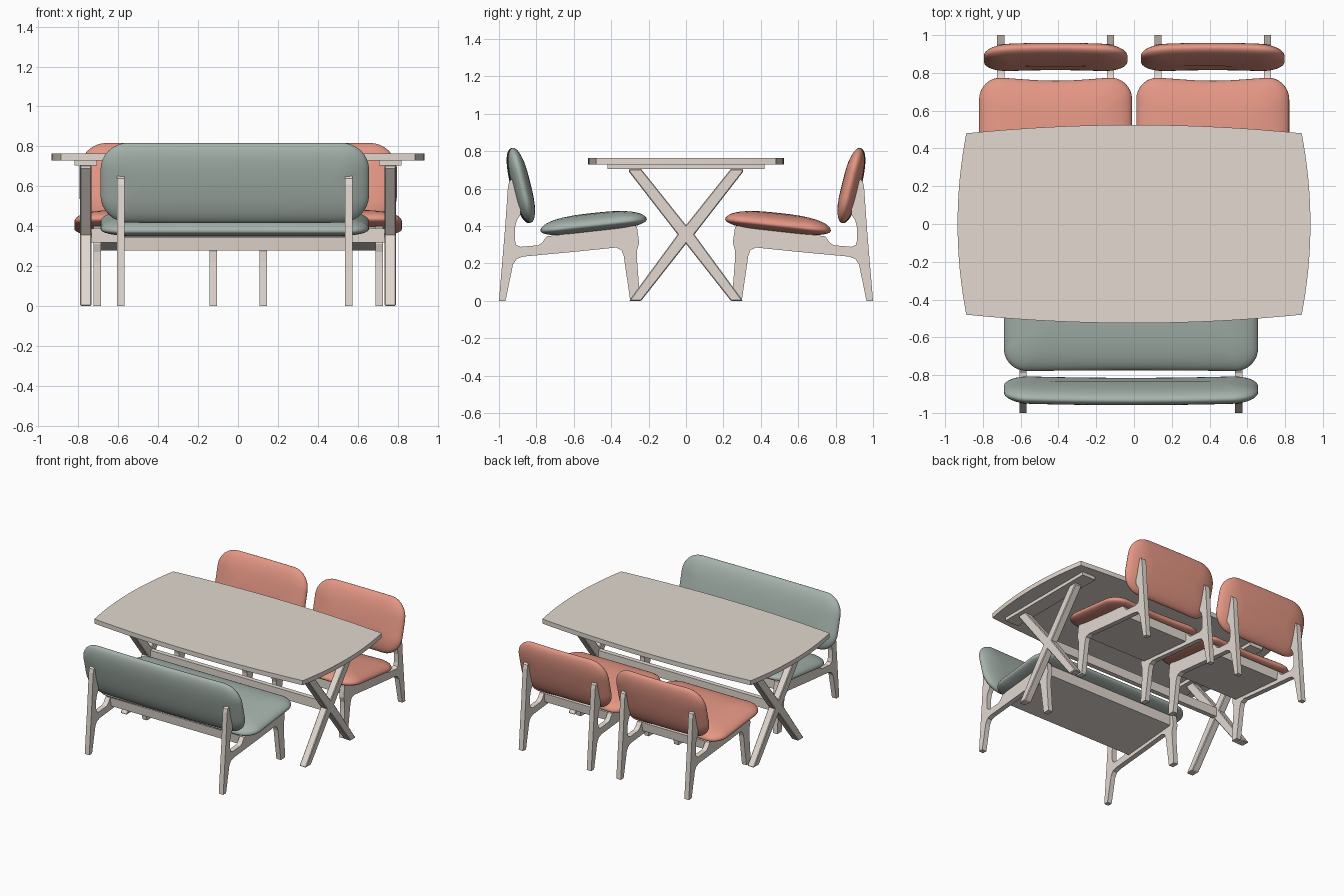
import bpy, bmesh, math

if "Cube" in bpy.data.objects:
    bpy.data.objects.remove(bpy.data.objects["Cube"])


def material(name, rgb):
    m = bpy.data.materials.new(name)
    m.diffuse_color = (*rgb, 1)
    m.use_nodes = True
    m.node_tree.nodes["Principled BSDF"].inputs["Base Color"].default_value = m.diffuse_color
    return m


WOOD = material("pale_wood", (0.76, 0.69, 0.63))
CORAL = material("coral_fabric", (0.77, 0.305, 0.23))
SAGE = material("sage_fabric", (0.38, 0.45, 0.41))


def finish(name, bm, mat, smooth=None):
    bmesh.ops.recalc_face_normals(bm, faces=bm.faces)
    me = bpy.data.meshes.new(name)
    bm.to_mesh(me)
    bm.free()
    me.materials.append(mat)
    ob = bpy.data.objects.new(name, me)
    bpy.context.collection.objects.link(ob)
    if smooth:
        bpy.ops.object.select_all(action='DESELECT')
        ob.select_set(True)
        bpy.context.view_layer.objects.active = ob
        bpy.ops.object.shade_smooth_by_angle(angle=math.radians(smooth))
    return ob


def prism(name, pts, place, lo, hi, bevel=0):
    """Extrude a 2D profile from lo to hi; place maps (a, b, depth) to xyz."""
    bm = bmesh.new()
    ends = [[bm.verts.new(place(a, b, d)) for a, b in pts] for d in (lo, hi)]
    for e in ends:
        bm.faces.new(e)
    n = len(pts)
    for i in range(n):
        j = (i + 1) % n
        bm.faces.new((ends[0][i], ends[0][j], ends[1][j], ends[1][i]))
    ob = finish(name, bm, WOOD)
    if bevel:
        mod = ob.modifiers.new("chamfer", 'BEVEL')
        mod.width = bevel
        mod.segments = 1
        mod.limit_method = 'ANGLE'
        mod.angle_limit = math.radians(40)
    return ob


def side(a, b, d):      # profile in y, z, extruded along x
    return (d, a, b)


def flat(a, b, d):      # profile in x, y, extruded along z
    return (a, b, d)


def box(name, x0, x1, y0, y1, z0, z1):
    return prism(name, [(x0, y0), (x1, y0), (x1, y1), (x0, y1)], flat, z0, z1)


def rounded_rect(hx, hv, r, seg=8, div=12):
    """Rounded rectangle outline with subdivided long sides."""
    pts = []
    for k, (sx, sv) in enumerate(((1, 1), (-1, 1), (-1, -1), (1, -1))):
        for i in range(seg + 1):
            a = math.pi / 2 * (k + i / seg)
            pts.append((sx * (hx - r) + r * math.cos(a), sv * (hv - r) + r * math.sin(a)))
        if k in (0, 2):
            x0 = sx * (hx - r)
            pts += [(x0 * (1 - 2 * i / div), sv * hv) for i in range(1, div)]
    return pts


def cushion(name, mat, cx, s, hx, hv, r, up, down, power, centre, v, shape):
    """Pillow of inset rings, lying along direction v in the yz plane."""
    L = math.hypot(*v)
    vy, vz = v[0] / L, v[1] / L
    insets = [0, .006, .025, .06, .11, .18, .28, .42, .6, .8, .97]
    layers = [(u, -down) for u in reversed(insets)] + [(u, up) for u in insets[1:]]
    bm = bmesh.new()
    rings = []
    for u, t in layers:
        d = u * hv
        h = t * math.sqrt(max(0, 1 - (1 - u) ** power))
        ring = []
        for x, w in rounded_rect(hx - d, hv - d, max(r - d, .4 * (hv - d))):
            w2, h2 = shape(x / hx, w, h, hv)
            ring.append(bm.verts.new((cx + x, s * (centre[0] + w2 * vy - h2 * vz),
                                      centre[1] + w2 * vz + h2 * vy)))
        rings.append(ring)
    n = len(rings[0])
    for a, b in zip(rings, rings[1:]):
        for i in range(n):
            j = (i + 1) % n
            bm.faces.new((a[i], a[j], b[j], b[i]))
    bm.faces.new(rings[0])
    bm.faces.new(rings[-1])
    return finish(name, bm, mat, 80)


# Side frame: back post, seat rail and front leg in one profile (y, z)
FRAME = [(1, 0), (.968, .38), (.952, .61), (.945, .64), (.93, .652), (.91, .64),
         (.885, .55), (.885, .46), (.905, .43), (.915, .39), (.915, .325), (.908, .3),
         (.885, .289), (.79, .297), (.77, .31), (.745, .345), (.5, .375), (.28, .405),
         (.262, .395), (.257, .36), (.25, .31), (.262, .27), (.262, .22), (.245, 0),
         (.298, 0), (.333, .24), (.345, .272), (.375, .285), (.6, .262), (.87, .237),
         (.905, .225), (.925, .195), (.965, 0)]


def seating(kind, mat, cx, s, seat_hx, back_hx, leg_x, dip):
    # wooden frame
    for e, label in ((-1, "left"), (1, "right")):
        x = cx + e * leg_x
        prism(f"{kind}_{label}_frame", [(s * y, z) for y, z in FRAME], side,
              x - .019, x + .019)
    # slab carrying the seat
    slab = [(.285, .318), (.735, .278), (.742, .345), (.285, .398)]
    prism(f"{kind}_seat_slab", [(s * y, z) for y, z in slab], side,
          cx - leg_x + .01, cx + leg_x - .01)

    # seat with a shallow dip along its rear edge
    def seat_shape(x, w, h, hv):
        k = max(0, w / hv)
        return w - dip * k * (1 + math.cos(math.pi * x)) / 2, h

    cushion(f"{kind}_seat", mat, cx, s, seat_hx, .286, .12, .065, .041, 2.8,
            (.494, .405), (.28, -.031), seat_shape)

    # backrest curving gently forward at its ends
    def back_shape(x, w, h, hv):
        return w, h + .012 * x * x - .004

    cushion(f"{kind}_backrest", mat, cx, s, back_hx, .206, .14, .05, .05, 2.6,
            (.883, .617), (.24, .97), back_shape)


seating("bench", SAGE, -.016, -1, .673, .673, .571, .004)
seating("left_chair", CORAL, -.415, 1, .405, .38, .29, .02)
seating("right_chair", CORAL, .417, 1, .405, .38, .29, .02)

# Table top with bowed sides
CX, CY, N = .888, .48, 16
steps = [i / N * 2 - 1 for i in range(N)]
outline = [(CX * t, -CY - .045 * (1 - t * t)) for t in steps]
outline += [(CX + .046 * (1 - t * t), CY * t) for t in steps]
outline += [(-x, -y) for x, y in outline]
prism("table_top", outline, flat, .73, .765)

# Crossed table legs under a cleat at each end
LEG = [(-.305, 0), (-.24, 0), (0, .305), (.045, .355), (.305, .69), (.305, .706),
       (.24, .706), (0, .405), (-.045, .355)]
for e, label in ((-1, "left"), (1, "right")):
    for m, tilt in ((1, "rising"), (-1, "falling")):
        prism(f"table_{label}_{tilt}_leg", [(m * y, z) for y, z in LEG], side,
              e * .763 - .028, e * .763 + .028, .005)
    box(f"table_{label}_cleat", e * .763 - .057, e * .763 + .057, -.42, .42, .705, .731)
box("table_stretcher", -.745, .745, -.018, .018, .318, .388)
